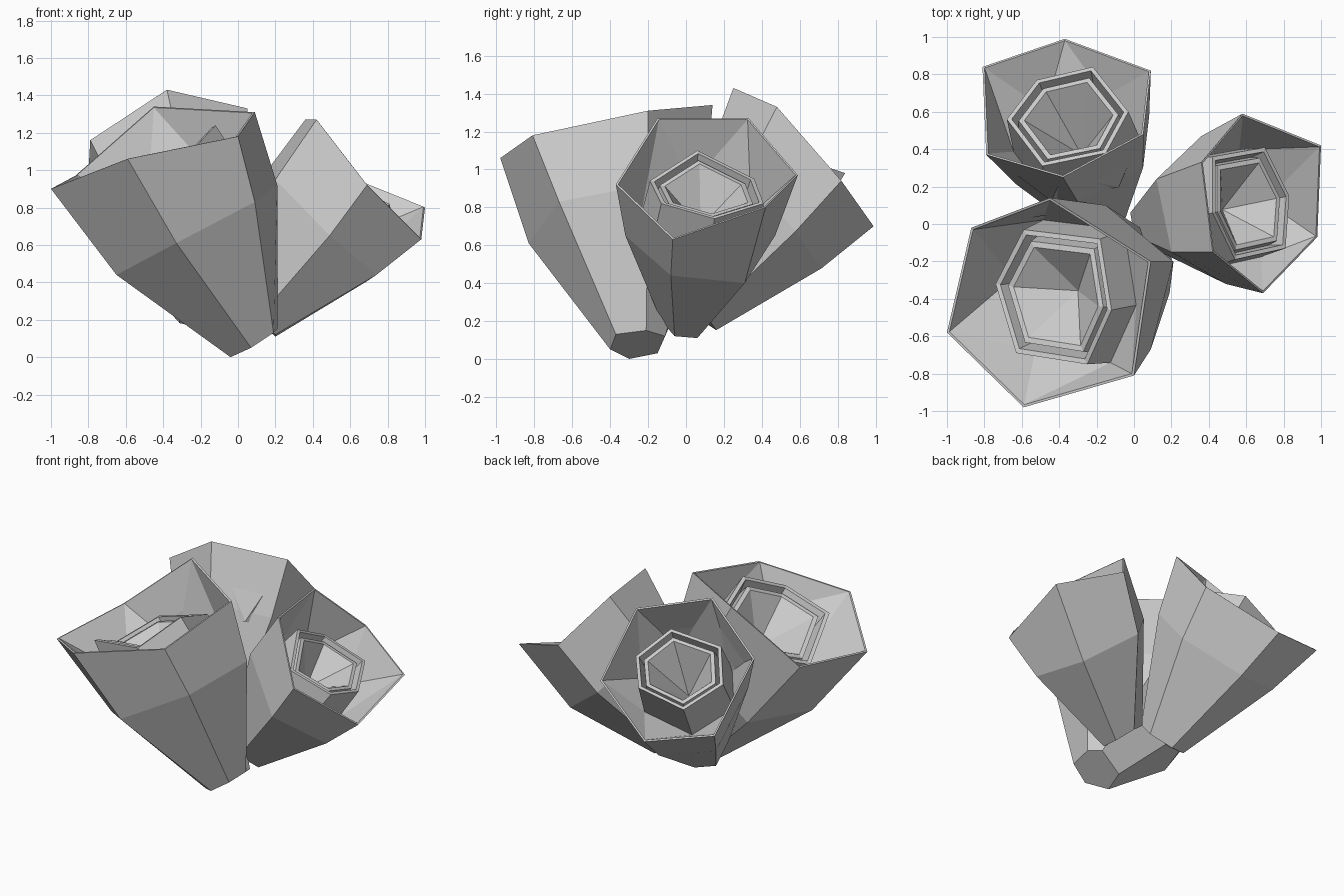
import bpy, bmesh
from mathutils import Vector

if "Cube" in bpy.data.objects:
    bpy.data.objects.remove(bpy.data.objects["Cube"])


def pts(*co):
    return [Vector(p) for p in co]


def centre(ring):
    return sum(ring, Vector()) / len(ring)


def scaled(ring, s, c):
    """Copy of a ring scaled by s and moved to centre c."""
    m = centre(ring)
    return [Vector(c) + (p - m) * s for p in ring]


def loft(name, rings, tip, twisted):
    """Skin six-sided rings, cap the first, close the last to a tip."""
    bm = bmesh.new()
    loops = [[bm.verts.new(p) for p in r] for r in rings]
    bm.faces.new(loops[0][::-1])
    for k, (a, b) in enumerate(zip(loops, loops[1:])):
        for i in range(6):
            j = (i + 1) % 6
            if k == twisted:                 # half-step twist: triangles
                bm.faces.new((a[i], a[j], b[i]))
                bm.faces.new((a[j], b[j], b[i]))
            else:
                bm.faces.new((a[i], a[j], b[j], b[i]))
    t = bm.verts.new(tip)
    for i in range(6):
        bm.faces.new((loops[-1][i], loops[-1][(i + 1) % 6], t))
    bmesh.ops.recalc_face_normals(bm, faces=bm.faces)
    me = bpy.data.meshes.new(name)
    bm.to_mesh(me)
    bm.free()
    bpy.context.collection.objects.link(bpy.data.objects.new(name, me))


def shell(name, rim, mid, base, mouth, foot, pit):
    """Outer cup, lip, inner slope, then two nested tubes around a pit."""
    axis = (centre(rim) - centre(base)).normalized()
    c = centre(mouth)
    # foot of outer tube, outer tube, gap, inner tube: (scale, height)
    steps = [(1.06, -foot), (1.0, 0), (0.92, 0), (0.87, -0.11),
             (0.82, -0.02), (0.73, -0.02)]
    rings = [base, mid, rim, scaled(rim, 0.975, centre(rim))]
    rings += [scaled(mouth, s, c + axis * h) for s, h in steps]
    loft(name, rings, c - axis * pit, 3)


# large front cup
shell("large_shell",
      pts((-1, -.58, .90), (-.59, -.98, 1.06), (0, -.81, 1.18),
          (.09, -.2, 1.31), (-.45, .14, 1.34), (-.87, -.02, .97)),
      pts((-.65, -.47, .44), (-.33, -.83, .61), (.09, -.67, .83),
          (.21, -.2, .92), (-.15, .1, .84), (-.52, .06, .52)),
      pts((-.04, -.3, 0), (.07, -.4, .05), (.19, -.37, .13),
          (.21, -.21, .15), (.17, -.11, .12), (.0, -.15, .03)),
      pts((-.63, -.69, 1.03), (-.25, -.75, 1.10), (-.12, -.46, 1.24),
          (-.18, -.08, 1.10), (-.59, -.03, .96), (-.74, -.32, .84)),
      0.24, 0.25)

# right cup, tipped outwards
shell("right_shell",
      pts((.98, -.07, .63), (1, .42, .80), (.58, .59, .97),
          (.36, .33, 1.27), (.42, -.15, 1.27), (.69, -.37, .92)),
      pts((.74, -.08, .44), (.68, .31, .40), (.36, .47, .65),
          (.12, .24, .95), (.2, -.15, .95), (.49, -.32, .65)),
      pts((.2, -.06, .12), (.2, .06, .11), (.1, .12, .2),
          (-.02, .06, .3), (0, -.06, .3), (.1, -.13, .2)),
      pts((.83, .15, .74), (.70, .41, .82), (.42, .36, .95),
          (.42, .06, 1.10), (.54, -.19, .94), (.81, -.13, .82)),
      0.24, 0.25)

# back cup, its lower rings follow the rim shape
back_rim = pts((-.38, .25, 1.43), (.05, .48, 1.33), (.09, .82, .94),
               (-.37, .99, .70), (-.81, .84, .80), (-.79, .37, 1.16))
shell("back_shell", back_rim,
      scaled(back_rim, 0.81, (-.29, .42, .77)),
      scaled(back_rim, 0.30, (-.18, .05, .26)),
      pts((-.15, .38, 1.20), (-.03, .60, 1.06), (-.22, .84, .98),
          (-.52, .77, .88), (-.68, .56, 1.02), (-.49, .31, 1.14)),
      0.30, 0.36)
